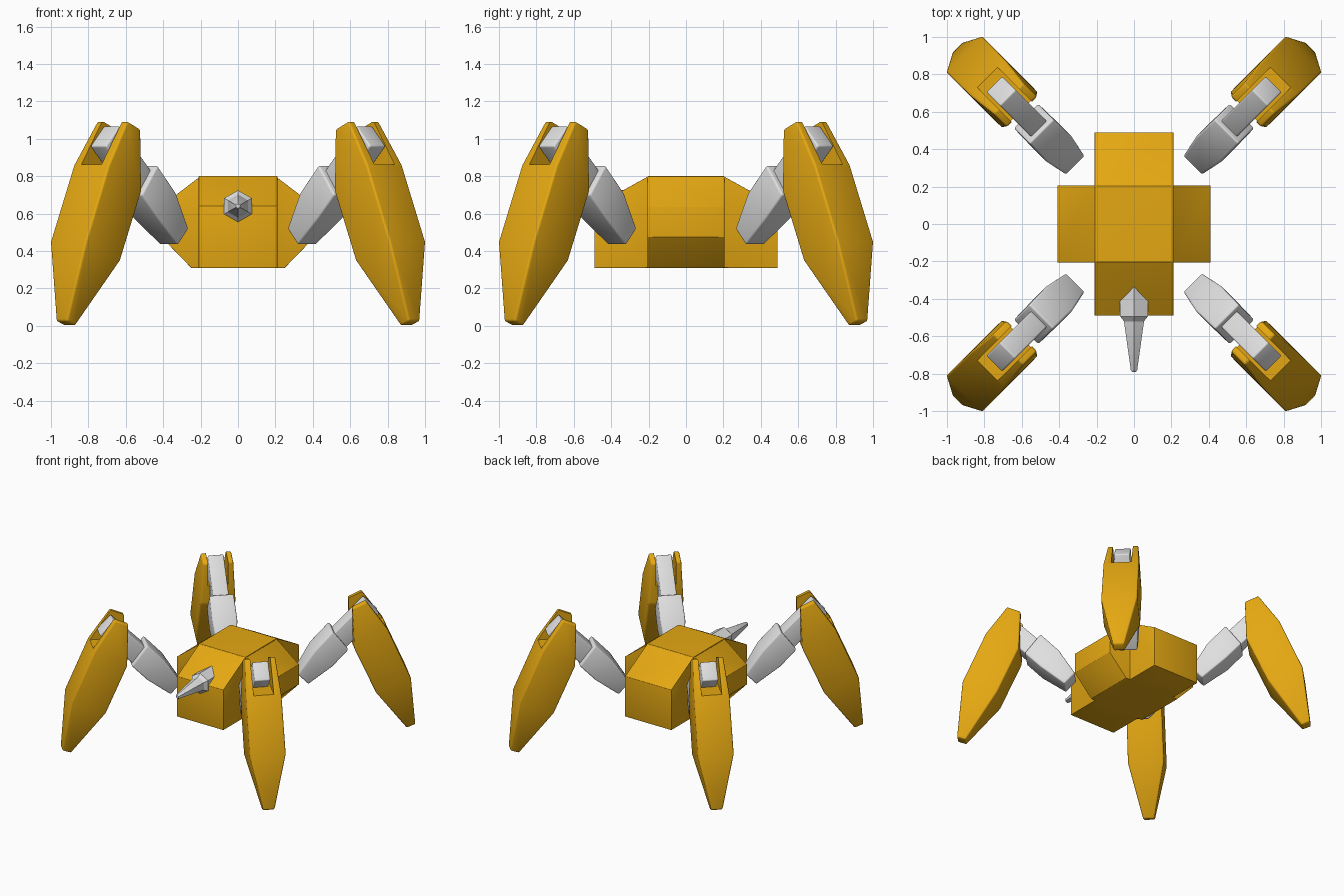
import bpy, bmesh, math
from mathutils import Matrix

if "Cube" in bpy.data.objects:
    bpy.data.objects.remove(bpy.data.objects["Cube"])


def material(name, rgb):
    m = bpy.data.materials.new(name)
    m.diffuse_color = (*rgb, 1)
    m.use_nodes = True
    m.node_tree.nodes["Principled BSDF"].inputs["Base Color"].default_value = m.diffuse_color
    return m


YELLOW = material("amber_paint", (0.78, 0.39, 0.006))
GREY = material("pale_metal", (0.74, 0.74, 0.74))


def make(name, rings, mat):
    """Skin a closed solid through equal-length rings of points."""
    bm = bmesh.new()
    loops = [[bm.verts.new(p) for p in ring] for ring in rings]
    n = len(loops[0])
    for a, b in zip(loops, loops[1:]):
        for i in range(n):
            j = (i + 1) % n
            bm.faces.new((a[i], a[j], b[j], b[i]))
    bm.faces.new(loops[0])
    bm.faces.new(loops[-1])
    bmesh.ops.recalc_face_normals(bm, faces=bm.faces)
    me = bpy.data.meshes.new(name)
    bm.to_mesh(me)
    bm.free()
    me.materials.append(mat)
    ob = bpy.data.objects.new(name, me)
    bpy.context.collection.objects.link(ob)
    return ob


def activate(ob):
    bpy.ops.object.select_all(action='DESELECT')
    ob.select_set(True)
    bpy.context.view_layer.objects.active = ob


def bevel(ob, width, angle=25):
    activate(ob)
    m = ob.modifiers.new("bevel", 'BEVEL')
    m.width, m.segments = width, 3
    m.limit_method, m.angle_limit = 'ANGLE', math.radians(angle)
    bpy.ops.object.modifier_apply(modifier=m.name)


def boolean(ob, other, operation):
    activate(ob)
    m = ob.modifiers.new("bool", 'BOOLEAN')
    m.operation, m.object, m.solver = operation, other, 'EXACT'
    bpy.ops.object.modifier_apply(modifier=m.name)
    bpy.data.objects.remove(other)


def smooth(ob, angle=35):
    activate(ob)
    bpy.ops.object.shade_smooth_by_angle(angle=math.radians(angle))


def limb(name, stations, mat):
    """Stations: inner/lower (r, z), outer/upper (r, z), half width."""
    return make(name, [[(r0, -t, z0), (r1, -t, z1), (r1, t, z1), (r0, t, z0)]
                       for r0, z0, r1, z1, t in stations], mat)


# Body: two crossing prisms, merged and rounded
front_half = [(0.2, 0.8), (0.49, 0.64), (0.49, 0.31)]
side_half = [(0.2, 0.8), (0.41, 0.64), (0.41, 0.475), (0.25, 0.31)]


def mirrored(half):
    return half + [(-a, z) for a, z in reversed(half)]


body = make("body", [[(x, y, z) for y, z in mirrored(front_half)]
                     for x in (-0.21, 0.21)], YELLOW)
side_block = make("side_block", [[(x, y, z) for x, z in mirrored(side_half)]
                                 for y in (-0.205, 0.205)], YELLOW)
boolean(body, side_block, 'UNION')
bevel(body, 0.018)
smooth(body)

# Nose spike: six-sided stepped cone
spike = make("nose_spike", [[(r * math.sin(k * math.pi / 3), y,
                              0.64 + r * math.cos(k * math.pi / 3)) for k in range(6)]
                            for y, r in ((-0.25, 0.085), (-0.495, 0.085),
                                         (-0.52, 0.062), (-0.78, 0.02), (-0.79, 0.012))], GREY)
smooth(spike, 30)

# One leg along +x: hip segment, strut and slotted shell
hip = limb("hip_segment", [(0.52, 0.432, 0.44, 0.52, 0.07),
                           (0.70, 0.575, 0.56, 0.71, 0.095),
                           (0.82, 0.70, 0.70, 0.86, 0.092)], GREY)
bevel(hip, 0.012)
strut = limb("leg_strut", [(0.76, 0.66, 0.65, 0.765, 0.06),
                           (1.06, 0.96, 0.955, 1.07, 0.06)], GREY)
bevel(strut, 0.01)
shell = limb("leg_shell", [(0.848, 1.05, 0.95, 1.095, 0.115),
                           (0.86, 0.72, 1.11, 0.86, 0.134),
                           (1.022, 0.35, 1.285, 0.45, 0.136),
                           (1.27, 0.0, 1.335, 0.025, 0.042)], YELLOW)
bevel(shell, 0.012, 20)
slot = limb("slot_cutter", [(0.6, 0.863, 1.5, 0.863, 0.076),
                            (0.6, 1.4, 1.5, 1.4, 0.076)], YELLOW)
boolean(shell, slot, 'DIFFERENCE')

# Four legs on the diagonals
for part in (hip, strut, shell):
    smooth(part)
    for k in range(4):
        ob = part if k == 0 else part.copy()
        if k:
            bpy.context.collection.objects.link(ob)
        ob.matrix_world = Matrix.Rotation(math.radians(45 + 90 * k), 4, 'Z')
